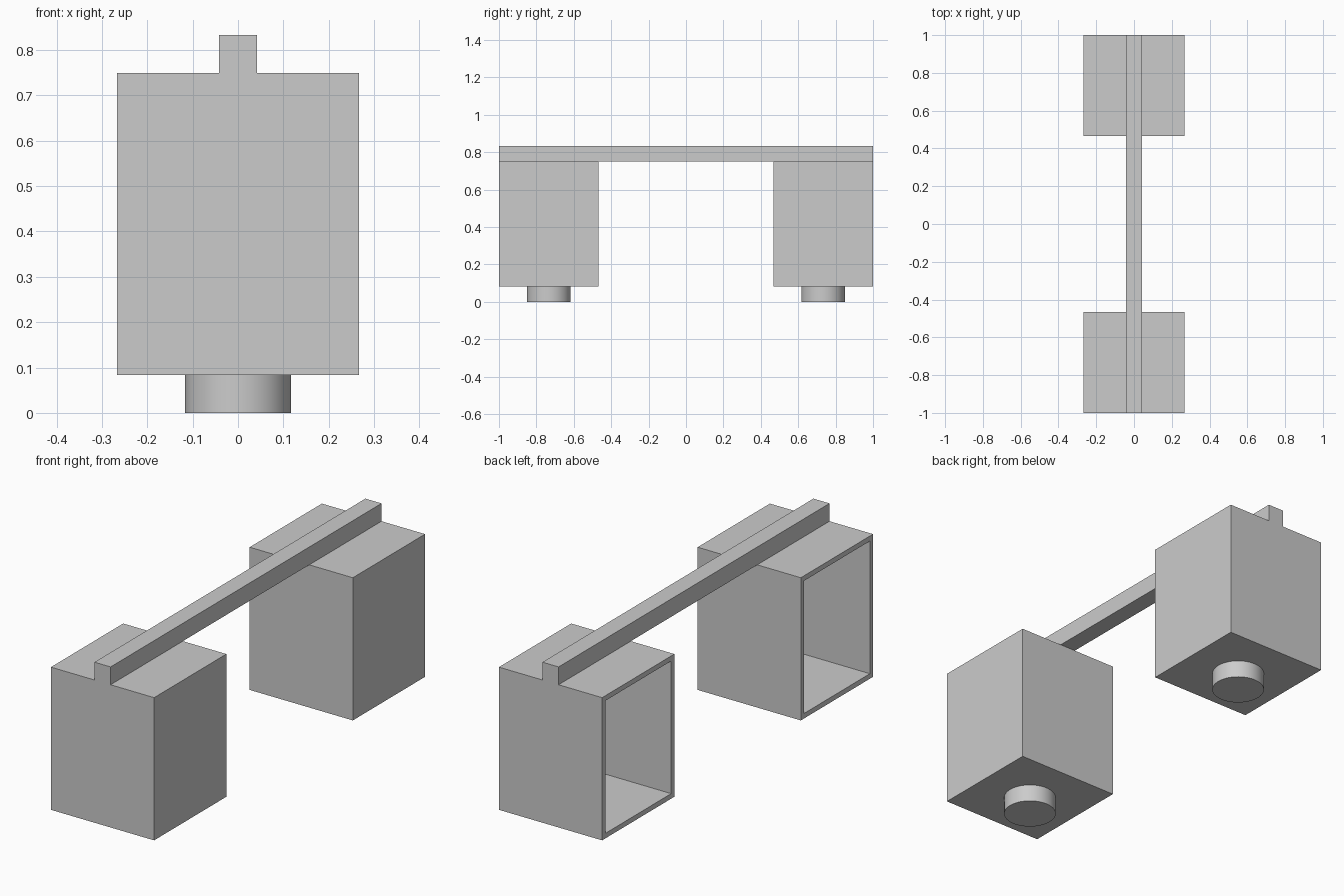
import bpy
import bmesh
from mathutils import Matrix

default_cube = bpy.data.objects.get("Cube")
if default_cube:
    bpy.data.objects.remove(default_cube, do_unlink=True)

UNIT = 1 / 30                 # wall thickness, base measure of the model
BOX = 16 * UNIT               # cabinet width and depth
FOOT_H = 2.5 * UNIT
BOX_TOP = FOOT_H + 20 * UNIT
BOX_Y = 1 - BOX / 2           # cabinet centre

grey = bpy.data.materials.new("plain grey")
grey.use_nodes = True
colour = (0.6, 0.6, 0.6, 1)
grey.diffuse_color = colour
grey.node_tree.nodes["Principled BSDF"].inputs["Base Color"].default_value = colour


def finish(name, bm):
    mesh = bpy.data.meshes.new(name)
    bm.to_mesh(mesh)
    bm.free()
    mesh.materials.append(grey)
    obj = bpy.data.objects.new(name, mesh)
    bpy.context.collection.objects.link(obj)
    return obj


def block(bm, size, centre):
    matrix = Matrix.Translation(centre) @ Matrix.Diagonal((*size, 1))
    bmesh.ops.create_cube(bm, size=1, matrix=matrix)


def cabinet(name, y):
    # Box hollowed out from its -x side, leaving an even wall all round
    bm = bmesh.new()
    block(bm, (BOX, BOX, BOX_TOP - FOOT_H), (0, y, (BOX_TOP + FOOT_H) / 2))
    bm.normal_update()
    opening = [f for f in bm.faces if f.normal.x < -0.9]
    bmesh.ops.inset_region(bm, faces=opening, thickness=UNIT)
    inner = bmesh.ops.extrude_face_region(bm, geom=opening)["geom"]
    bmesh.ops.delete(bm, geom=opening, context='FACES_ONLY')
    verts = [v for v in inner if isinstance(v, bmesh.types.BMVert)]
    bmesh.ops.translate(bm, verts=verts, vec=(BOX - UNIT, 0, 0))
    bmesh.ops.recalc_face_normals(bm, faces=bm.faces)
    return finish(name, bm)


def foot(name, y):
    # Short round foot with smooth sides
    bm = bmesh.new()
    radius = 3.5 * UNIT
    bmesh.ops.create_cone(bm, cap_ends=True, segments=64, radius1=radius,
                          radius2=radius, depth=FOOT_H,
                          matrix=Matrix.Translation((0, y, FOOT_H / 2)))
    obj = finish(name, bm)
    bpy.ops.object.select_all(action='DESELECT')
    obj.select_set(True)
    bpy.context.view_layer.objects.active = obj
    bpy.ops.object.shade_smooth_by_angle()


for side, y in (("front", -BOX_Y), ("back", BOX_Y)):
    cabinet(side + "_cabinet", y)
    foot(side + "_foot", y)

# Bar joining the cabinets across their tops
bar = bmesh.new()
block(bar, (FOOT_H, 2, FOOT_H), (0, 0, BOX_TOP + FOOT_H / 2))
finish("top_bar", bar)
